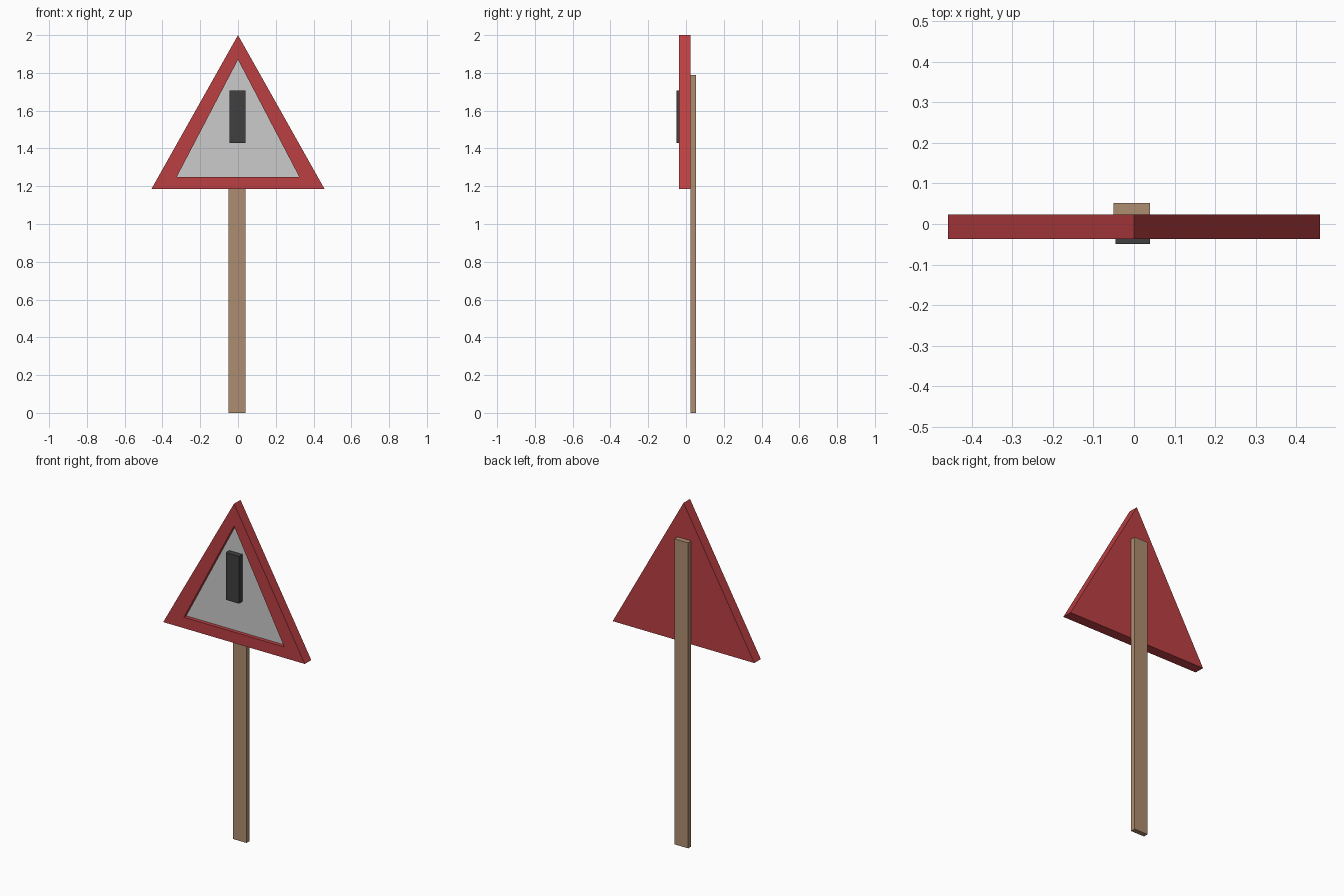
import bpy, bmesh

if "Cube" in bpy.data.objects:
    bpy.data.objects.remove(bpy.data.objects["Cube"])


def material(name, color):
    mat = bpy.data.materials.new(name)
    mat.diffuse_color = (*color, 1)
    mat.use_nodes = True
    mat.node_tree.nodes["Principled BSDF"].inputs["Base Color"].default_value = mat.diffuse_color
    return mat


def finish(name, bm, mat=None):
    bmesh.ops.recalc_face_normals(bm, faces=bm.faces)
    mesh = bpy.data.meshes.new(name)
    bm.to_mesh(mesh)
    bm.free()
    if mat:
        mesh.materials.append(mat)
    obj = bpy.data.objects.new(name, mesh)
    bpy.context.collection.objects.link(obj)
    return obj


def triangle(bm, half, base, apex, y):
    return [bm.verts.new(p) for p in ((-half, y, base), (half, y, base), (0, y, apex))]


def loft(name, rings, mat=None):
    """Bridge successive triangles (half width, base z, apex z, y) and cap both ends."""
    bm = bmesh.new()
    loops = [triangle(bm, *r) for r in rings]
    for a, b in zip(loops, loops[1:]):
        for i in range(3):
            j = (i + 1) % 3
            bm.faces.new((a[i], a[j], b[j], b[i]))
    bm.faces.new(loops[0])
    bm.faces.new(loops[-1])
    return finish(name, bm, mat)


def box(name, x, y, z, mat=None):
    bm = bmesh.new()
    bmesh.ops.create_cube(bm, size=1)
    for v in bm.verts:
        v.co = [lo + (c + 0.5) * (hi - lo) for c, (lo, hi) in zip(v.co, (x, y, z))]
    return finish(name, bm, mat)


red = material("red_paint", (0.5, 0.05, 0.055))
wood = material("wood", (0.42, 0.27, 0.16))
black = material("dark_paint", (0.05, 0.05, 0.05))

BACK, FRONT, FLOOR, PANEL = 0.023, -0.037, -0.012, -0.015
OUTER = (0.459, 1.184, 2.0)
INNER = (0.325, 1.248, 1.87)

# Red sign board: back, outer rim, raised border and recess
loft("sign_frame", [(*OUTER, BACK), (*OUTER, FRONT), (*INNER, FRONT), (*INNER, FLOOR)], red)

# Grey panel resting in the recess
loft("sign_panel", [(*INNER, FLOOR), (*INNER, PANEL)])

# Dark upright bar on the panel
box("warning_bar", (-0.045, 0.04), (-0.049, PANEL), (1.43, 1.706), black)

# Wooden post behind the board
box("post", (-0.05, 0.039), (BACK, 0.052), (0, 1.79), wood)
